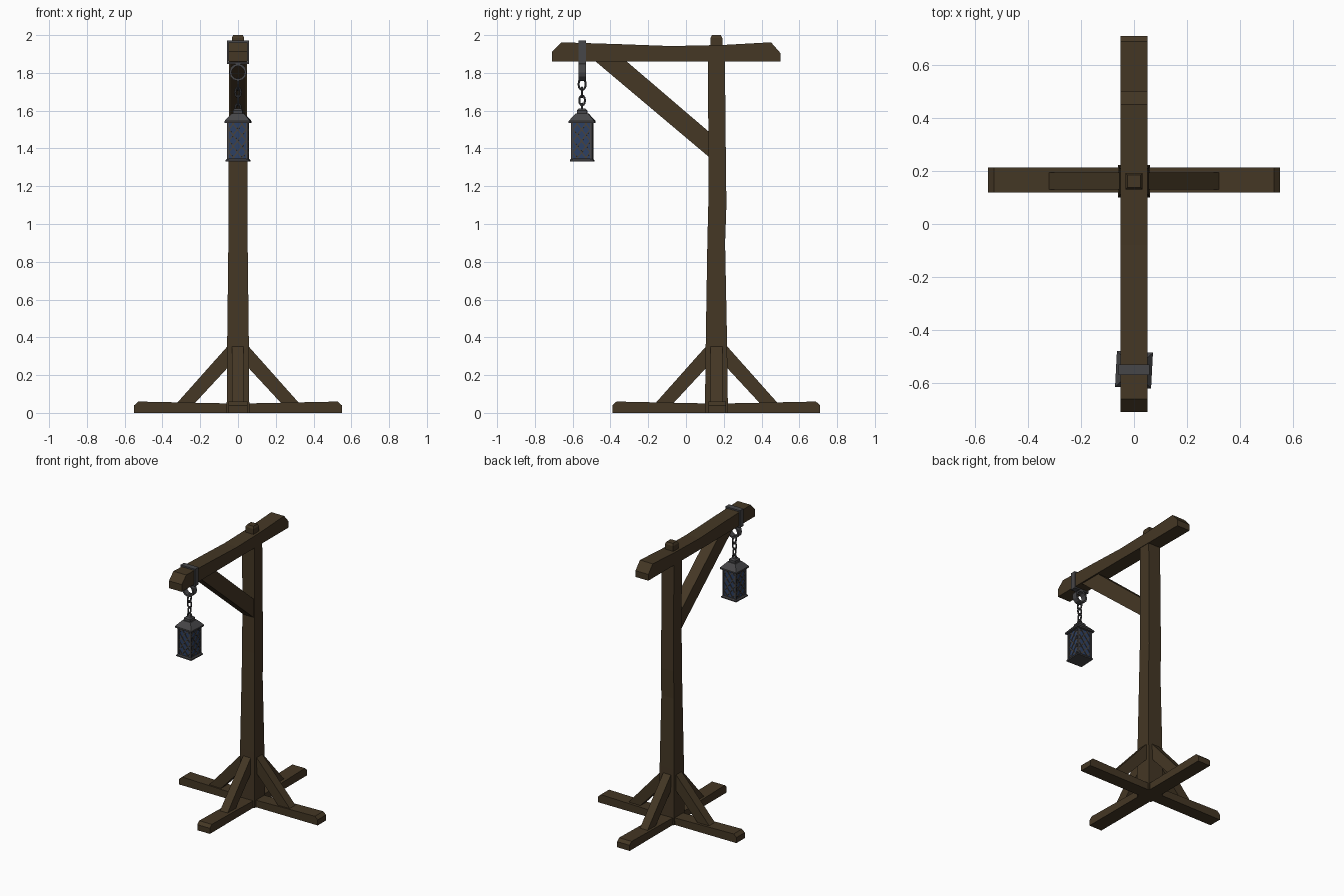
import bpy, bmesh, math
from mathutils import Matrix, Vector

if "Cube" in bpy.data.objects:
    bpy.data.objects.remove(bpy.data.objects["Cube"])

def mat(name, c):
    m = bpy.data.materials.new(name)
    m.diffuse_color = (*c, 1)
    m.use_nodes = True
    m.node_tree.nodes["Principled BSDF"].inputs["Base Color"].default_value = m.diffuse_color
    return m

WOOD = mat("dark_wood", (0.058, 0.038, 0.018))
IRON = mat("grey_iron", (0.062, 0.061, 0.065))
GLASS = mat("blue_glass", (0.025, 0.05, 0.125))
LATTICE = mat("lattice_bronze", (0.065, 0.055, 0.045))
PY = 0.162          # post centre in y
LY = -0.55          # lantern centre in y
SPIN = Matrix.Translation((0, LY, 0)) @ Matrix.Rotation(math.radians(-3), 4, 'Z')

def finish(name, bm, m, matrix=None):
    bmesh.ops.recalc_face_normals(bm, faces=bm.faces)
    me = bpy.data.meshes.new(name)
    bm.to_mesh(me)
    bm.free()
    me.materials.append(m)
    ob = bpy.data.objects.new(name, me)
    bpy.context.collection.objects.link(ob)
    if matrix:
        ob.matrix_world = matrix
    return ob

def bridge(bm, rings, closed=False):
    n = len(rings[0])
    pairs = list(zip(rings, rings[1:])) + ([(rings[-1], rings[0])] if closed else [])
    for a, b in pairs:
        for i in range(n):
            bm.faces.new((a[i], a[(i+1) % n], b[(i+1) % n], b[i]))
    if not closed:
        bm.faces.new(rings[0])
        bm.faces.new(rings[-1])

def prism(name, pts, half, axis='y', off=0.0, m=WOOD):
    """Extrude a (length, z) outline sideways; axis is the length direction."""
    bm = bmesh.new()
    P = (lambda u, s, z: (s + off, u, z)) if axis == 'y' else (lambda u, s, z: (u, s + off, z))
    bridge(bm, [[bm.verts.new(P(u, s, z)) for u, z in pts] for s in (-half, half)])
    return finish(name, bm, m)

def loft(name, secs, m, matrix=None):
    """Stack rectangles (z, half x, y min, y max)."""
    bm = bmesh.new()
    bridge(bm, [[bm.verts.new(p) for p in ((-hx, y0, z), (hx, y0, z), (hx, y1, z), (-hx, y1, z))]
                for z, hx, y0, y1 in secs])
    return finish(name, bm, m, matrix)

def square_loft(name, secs, m):
    return loft(name, [(z, h, -h, h) for z, h in secs], m, SPIN)

def add_box(bm, size, matrix):
    bmesh.ops.create_cube(bm, size=1, matrix=matrix @ Matrix.Diagonal((*size, 1)))

# Post with a slight bend, and the tenon through the arm
loft("post", [(0, .06, .10, .222), (.4, .057, .105, .217), (.9, .051, .113, .207),
              (1.1, .05, .118, .214), (1.35, .049, .119, .211), (1.87, .048, .116, .206)], WOOD)
loft("post_tenon", [(1.86, .033, .13, .192), (1.985, .033, .13, .192), (2.0, .025, .138, .185)], WOOD)

# Sagging arm with chamfered ends
prism("arm", [(-.71, 1.86), (.5, 1.86), (.5, 1.905), (.45, 1.962), (.2, 1.948),
              (-.08, 1.942), (-.35, 1.952), (-.66, 1.962), (-.71, 1.912)], .051)
# Large brace under the arm
prism("arm_brace", [(-.49, 1.87), (-.325, 1.87), (.125, 1.485), (.125, 1.352)], .04)

# Crossed feet
def foot(c):
    return [(c-.55, 0), (c+.55, 0), (c+.55, .04), (c+.528, .06), (c+.05, .05),
            (c-.05, .05), (c-.528, .06), (c-.55, .04)]
prism("foot_along_y", foot(.16), .05)
prism("foot_along_x", foot(0), .047, 'x', .166)

# Four small braces
for s, side in ((-1, "negative"), (1, "positive")):
    pts = [(.325, .05), (.23, .05), (.04, .255), (.04, .37)]
    prism("foot_brace_x_" + side, [(s*u, z) for u, z in pts], .032, 'x', PY)
    prism("foot_brace_y_" + side, [(PY + s*u, z) for u, z in pts], .03, 'y', -.002)

# Iron strap around the arm
bm = bmesh.new()
for x in (-.054, .054):
    add_box(bm, (.008, .04, .122), Matrix.Translation((x, LY, 1.909)))
for z in (1.966, 1.852):
    add_box(bm, (.116, .04, .01), Matrix.Translation((0, LY, z)))
finish("arm_strap", bm, IRON)

# Flat strap eye below the arm
bm = bmesh.new()
rings = []
for i in range(12):
    a = i * math.tau / 12
    rings.append([bm.verts.new((r*math.cos(a), LY + y, 1.803 + r*math.sin(a)))
                  for r, y in ((.046, -.02), (.046, .02), (.034, .02), (.034, -.02))])
bridge(bm, rings, True)
finish("strap_eye", bm, IRON)

# Chain of oval links, each turned a quarter from the last
def link(name, z, turn, half_w, half_h, r=.0055):
    bm = bmesh.new()
    rings = []
    for i in range(12):
        a = i * math.tau / 12
        out = Vector((math.cos(a), 0, math.sin(a)))
        c = Vector((half_w * out.x, 0, half_h * out.z))
        rings.append([bm.verts.new(c + r*(math.cos(b)*out + math.sin(b)*Vector((0, 1, 0))))
                      for b in (k * math.tau / 6 for k in range(6))])
    bridge(bm, rings, True)
    finish(name, bm, IRON, Matrix.Translation((0, LY, z)) @ Matrix.Rotation(turn, 4, 'Z'))

for i in range(4):
    link(f"chain_link_{i+1}", 1.74 - .043*i, math.pi/2 * ((i+1) % 2),
         .019 if i == 0 else .015, .03 if i == 0 else .026)

# Lantern roof, base and glass
square_loft("lantern_roof", [(1.535, .068), (1.545, .068), (1.585, .033)], IRON)
square_loft("lantern_cap", [(1.58, .026), (1.602, .026), (1.612, .016)], IRON)
square_loft("lantern_base", [(1.33, .062), (1.338, .062), (1.346, .056)], IRON)
square_loft("lantern_glass", [(1.34, .05), (1.54, .05)], GLASS)

# Corner posts and rails of the lantern
bm = bmesh.new()
for x in (-.051, .051):
    for y in (-.051, .051):
        add_box(bm, (.011, .011, .2), Matrix.Translation((x, y, 1.44)))
finish("lantern_corners", bm, IRON, SPIN)

# Diagonal lattice, clipped to each glass panel
bm = bmesh.new()
W, H, K = .046, .098, 1.3
for q in range(4):
    face = Matrix.Translation((0, 0, 1.44)) @ Matrix.Rotation(q*math.pi/2, 4, 'Z')
    for k in (-K, K):
        for j in range(-2, 3):
            c = j * .06
            lo, hi = sorted(((-H - c)/k, (H - c)/k))
            lo, hi = max(lo, -W), min(hi, W)
            if hi - lo < .01:
                continue
            mid = (lo + hi) / 2
            bar = Matrix.Translation((mid, -.051, k*mid + c)) @ Matrix.Rotation(-math.atan(k), 4, 'Y')
            add_box(bm, ((hi - lo)*math.hypot(1, k), .005, .0065), face @ bar)
finish("lantern_lattice", bm, LATTICE, SPIN)
